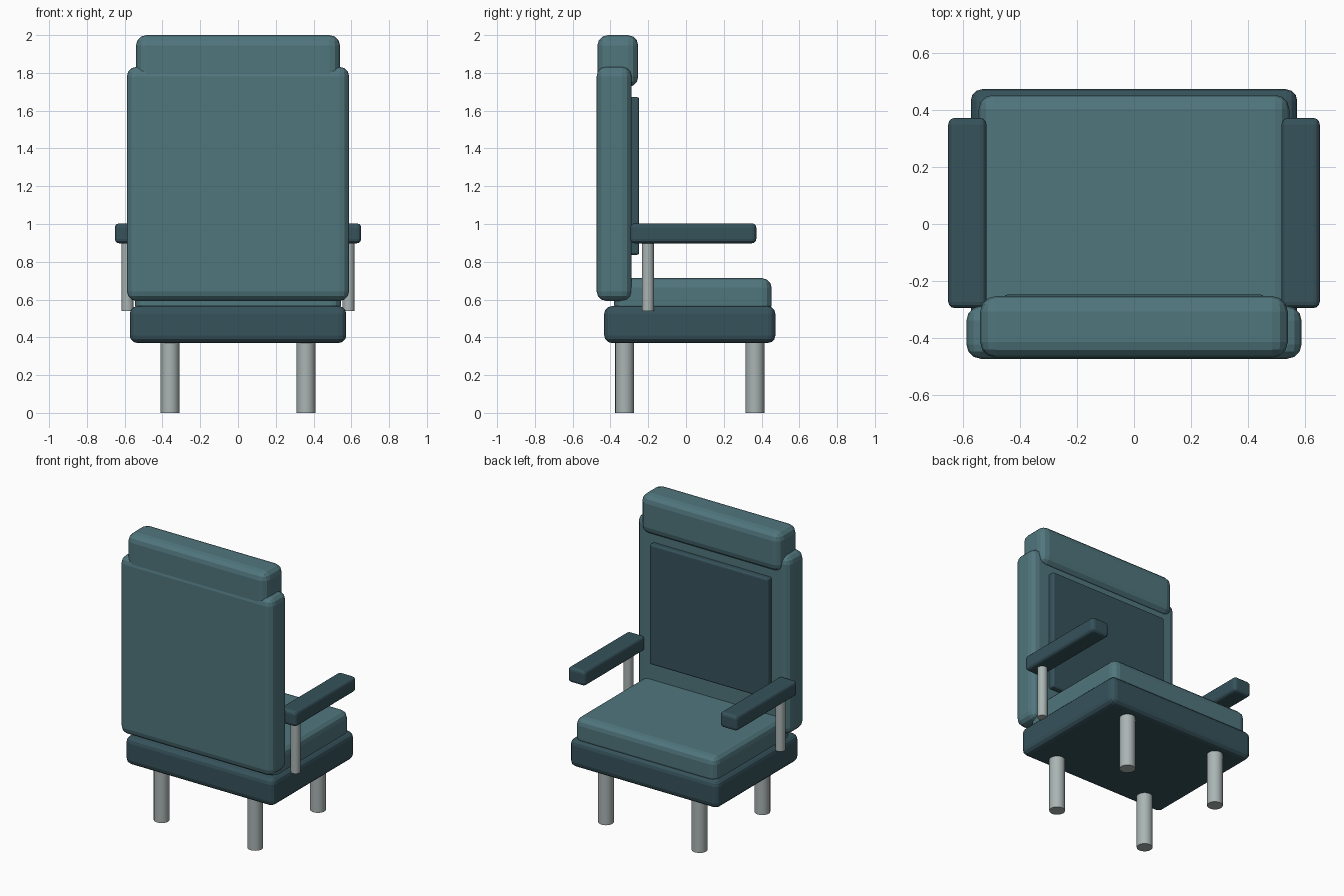
import bpy

if "Cube" in bpy.data.objects:
    bpy.data.objects.remove(bpy.data.objects["Cube"])


def material(name, rgb):
    m = bpy.data.materials.new(name)
    m.diffuse_color = (*rgb, 1)
    m.use_nodes = True
    m.node_tree.nodes["Principled BSDF"].inputs["Base Color"].default_value = m.diffuse_color
    return m


teal = material("teal_upholstery", (0.08, 0.18, 0.205))
dark = material("dark_teal", (0.037, 0.085, 0.105))
metal = material("grey_metal", (0.40, 0.46, 0.45))


def box(name, x, y, z, bevel, mat):
    """Rounded box from (min, max) ranges."""
    bpy.ops.mesh.primitive_cube_add(
        size=1, location=[(r[0] + r[1]) / 2 for r in (x, y, z)])
    ob = bpy.context.object
    ob.name = name
    ob.scale = [r[1] - r[0] for r in (x, y, z)]
    bpy.ops.object.transform_apply(location=False, rotation=False, scale=True)
    mod = ob.modifiers.new("rounding", 'BEVEL')
    mod.width = bevel
    mod.segments = 3
    ob.data.materials.append(mat)
    return ob


def rod(name, x, y, z, radius):
    bpy.ops.mesh.primitive_cylinder_add(
        vertices=20, radius=radius, depth=z[1] - z[0],
        location=(x, y, (z[0] + z[1]) / 2))
    ob = bpy.context.object
    ob.name = name
    bpy.ops.object.shade_smooth_by_angle()
    ob.data.materials.append(metal)
    return ob


# Seat
box("seat_base", (-0.573, 0.573), (-0.433, 0.473), (0.37, 0.565), 0.04, dark)
box("seat_cushion", (-0.545, 0.545), (-0.38, 0.453), (0.52, 0.713), 0.05, teal)

# Backrest, its inset panel and the headrest
box("backrest", (-0.588, 0.588), (-0.473, -0.288), (0.593, 1.832), 0.05, teal)
box("back_panel", (-0.457, 0.457), (-0.31, -0.248), (0.837, 1.672), 0.012, dark)
box("headrest", (-0.54, 0.54), (-0.469, -0.253), (1.725, 2.0), 0.055, teal)

# Armrests, their posts and the legs, one set per side
for side, s in (("left", -1), ("right", 1)):
    xs = sorted((s * 0.518, s * 0.652))
    box(side + "_armrest", xs, (-0.295, 0.372), (0.898, 1.003), 0.022, dark)
    rod(side + "_armrest_post", s * 0.585, -0.202, (0.54, 0.92), 0.032)
    for end, y in (("front", -0.325), ("back", 0.365)):
        rod(f"{end}_{side}_leg", s * 0.36, y, (0, 0.39), 0.05)
